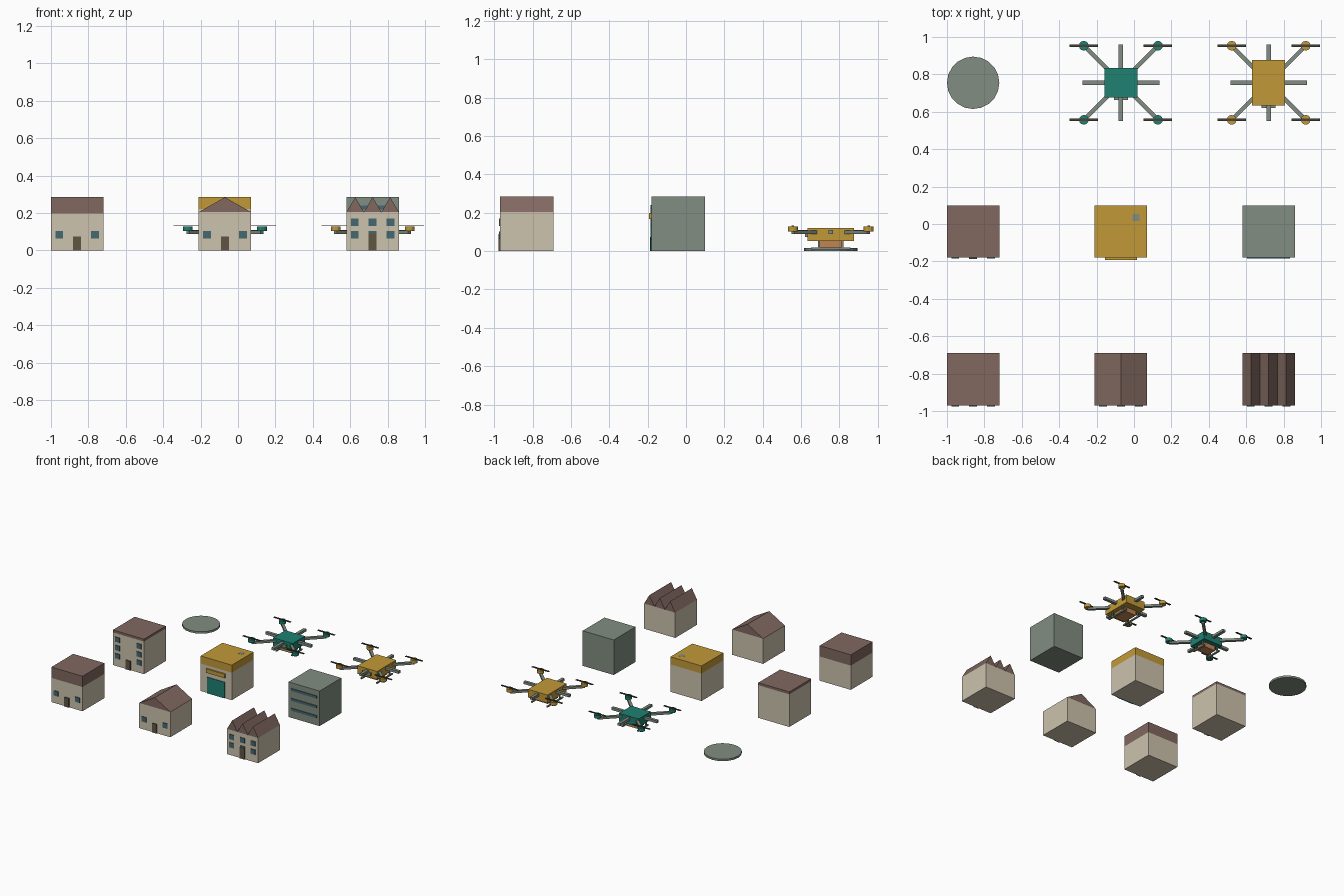
import bpy, bmesh
from math import radians, pi
from mathutils import Matrix, Vector

if "Cube" in bpy.data.objects:
    bpy.data.objects.remove(bpy.data.objects["Cube"])


def mat(name, r, g, b):
    m = bpy.data.materials.new(name)
    m.diffuse_color = [(c / 255) ** 2.2 for c in (r, g, b)] + [1]
    m.use_nodes = True
    m.node_tree.nodes["Principled BSDF"].inputs["Base Color"].default_value = m.diffuse_color
    return m


WALL = mat("plaster", 204, 194, 172)
ROOF = mat("roof_brown", 128, 104, 96)
GOLD = mat("gold", 192, 152, 58)
TEAL = mat("teal", 36, 128, 114)
GREY = mat("sage_grey", 128, 140, 128)
GLASS = mat("window_blue", 72, 104, 112)
DOOR = mat("door_brown", 96, 86, 68)
CARD = mat("cardboard", 190, 132, 88)
DARK = mat("rotor_dark", 70, 68, 60)


def finish(name, bm, m):
    bmesh.ops.recalc_face_normals(bm, faces=bm.faces)
    me = bpy.data.meshes.new(name)
    bm.to_mesh(me)
    bm.free()
    me.materials.append(m)
    ob = bpy.data.objects.new(name, me)
    bpy.context.collection.objects.link(ob)
    return ob


def box(name, centre, size, m, turn=0):
    bm = bmesh.new()
    bmesh.ops.create_cube(bm, size=1, matrix=Matrix.Translation(centre)
                          @ Matrix.Rotation(turn, 4, 'Z') @ Matrix.Diagonal((*size, 1)))
    return finish(name, bm, m)


def disc(name, centre, r, h, m, sides):
    bm = bmesh.new()
    bmesh.ops.create_cone(bm, cap_ends=True, segments=sides, radius1=r, radius2=r, depth=h,
                          matrix=Matrix.Translation(centre))
    return finish(name, bm, m)


def prism(name, profile, y0, y1, m):
    """Extrude an (x, z) profile along y."""
    bm = bmesh.new()
    f = bm.faces.new([bm.verts.new((x, y0, z)) for x, z in profile])
    new = bmesh.ops.extrude_face_region(bm, geom=[f])["geom"]
    bmesh.ops.translate(bm, vec=(0, y1 - y0, 0),
                        verts=[v for v in new if isinstance(v, bmesh.types.BMVert)])
    return finish(name, bm, m)


COLS = (-0.86, -0.07, 0.72)
ROWS = (-0.83, -0.04, 0.755)
W, H = 0.28, 0.285


def walls(name, x, y, h, m=WALL):
    box(name + "_walls", (x, y, h / 2), (W, W, h), m)


def on_front(name, x, y, dx, z0, z1, w, m, out=0.005):
    """Thin panel on the front wall of a building."""
    box(name, (x + dx, y - W / 2 - out / 2 + 0.003, (z0 + z1) / 2), (w, out + 0.006, z1 - z0), m)


def windows(name, x, y, columns, heights):
    for dx in columns:
        for z in heights:
            on_front(name + "_window", x, y, dx, z - 0.02, z + 0.02, 0.042, GLASS)


def door(name, x, y, h=0.075):
    on_front(name + "_door", x, y, 0, 0, h, 0.042, DOOR, 0.007)


def gables(name, x, y, count, z):
    """Row of equal gables with their ridges along y."""
    w = W / count
    for i in range(count):
        l = x - W / 2 + i * w
        prism(name + "_gable_roof", [(l, z), (l + w, z), (l + w / 2, H)],
              y - W / 2, y + W / 2, ROOF)


SIDE = 0.096
# House with a deep flat roof
x, y = COLS[0], ROWS[0]
walls("flat_house", x, y, 0.197)
box("flat_house_roof", (x, y, (0.197 + H) / 2), (W, W, H - 0.197), ROOF)
windows("flat_house", x, y, (-SIDE, SIDE), (0.083,))
door("flat_house", x, y)

# Gabled house
x = COLS[1]
walls("gable_house", x, y, 0.205)
gables("gable_house", x, y, 1, 0.205)
windows("gable_house", x, y, (-SIDE, SIDE), (0.083,))
door("gable_house", x, y)

# Row house with three gables
x = COLS[2]
walls("row_house", x, y, 0.205)
gables("row_house", x, y, 3, 0.205)
windows("row_house", x, y, (-SIDE, 0, SIDE), (0.083, 0.15))
door("row_house", x, y, 0.09)

# Apartment block
x, y = COLS[0], ROWS[1]
walls("apartment", x, y, 0.265)
box("apartment_roof", (x, y, 0.275), (W, W, 0.02), ROOF)
windows("apartment", x, y, (-SIDE, SIDE), (0.083, 0.15, 0.217))
door("apartment", x, y)

# Depot with a gold roof, sign and wide door
x = COLS[1]
walls("depot", x, y, 0.223)
box("depot_roof", (x, y, (0.223 + H) / 2), (W, W, H - 0.223), GOLD)
box("depot_roof_vent", (x + 0.08, y + 0.075, H - 0.004), (0.038, 0.038, 0.01), GREY)
on_front("depot_sign", x, y, 0, 0.168, 0.2, 0.17, GOLD, 0.012)
on_front("depot_door", x, y, 0, 0, 0.13, 0.155, TEAL, 0.006)

# Grey office block with window bands
x = COLS[2]
walls("office", x, y, H, GREY)
for z in (0.07, 0.15, 0.23):
    on_front("office_window_band", x, y, 0, z - 0.01, z + 0.01, 0.23, GLASS)

# Landing pad
disc("landing_pad", (COLS[0], ROWS[2], 0.008), 0.14, 0.016, GREY, 20)


def drone(name, x, y, length, m):
    c = Vector((x, y, 0))
    box(name + "_body", c + Vector((0, 0, 0.087)), (0.176, length, 0.066), m)
    box(name + "_camera", c + Vector((0, -length / 2 - 0.005, 0.085)), (0.075, 0.016, 0.025), GREY)
    # Straight cross bars
    box(name + "_cross_bar", c + Vector((0, 0, 0.1)), (0.41, 0.024, 0.02), GREY)
    box(name + "_long_bar", c + Vector((0, 0, 0.1)), (0.024, 0.41, 0.02), GREY)
    # Diagonal arms with motors and blades
    for sx in (-1, 1):
        box(name + "_arm", c + Vector((0, 0, 0.098)), (0.56, 0.022, 0.018), GREY, sx * pi / 4)
        for sy in (-1, 1):
            p = c + Vector((sx * 0.198, sy * 0.198, 0))
            disc(name + "_motor", p + Vector((0, 0, 0.116)), 0.026, 0.026, m, 12)
            box(name + "_blade", p + Vector((0, 0, 0.132)), (0.152, 0.014, 0.005), DARK)
            box(name + "_leg", c + Vector((sx * 0.07, sy * length * 0.25, 0.035)),
                (0.01, 0.01, 0.05), GREY)
        box(name + "_skid", c + Vector((sx * 0.07, 0, 0.013)),
            (0.012, length * 0.84, 0.01), GREY)
    # Parcel slung below
    box(name + "_parcel", c + Vector((0, 0, 0.036)), (0.1, length * 0.53, 0.04), CARD)


drone("small_drone", COLS[1], ROWS[2], 0.158, TEAL)
drone("large_drone", COLS[2], ROWS[2], 0.245, GOLD)
